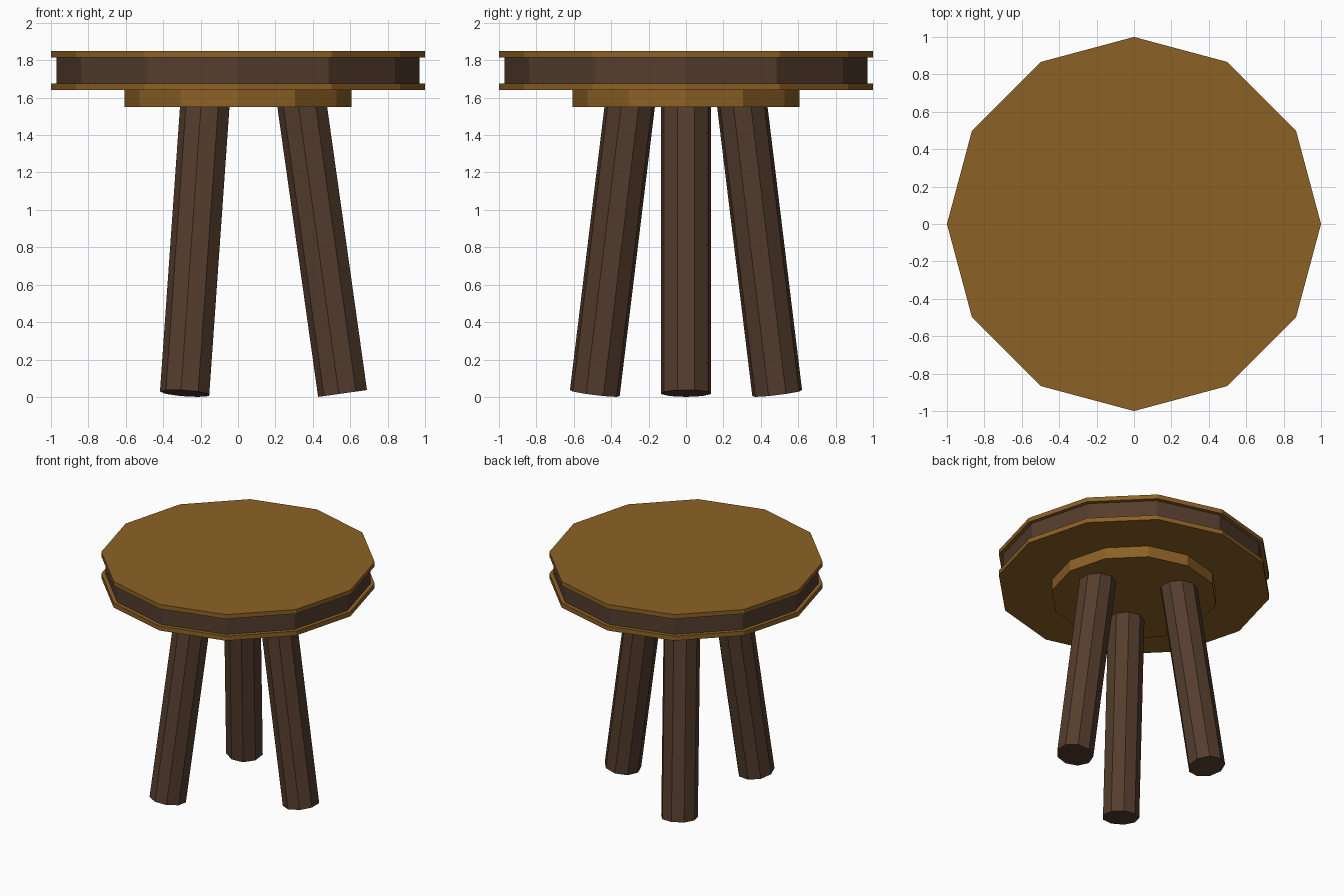
import bpy, bmesh
from math import cos, sin, pi, radians
from mathutils import Matrix

if "Cube" in bpy.data.objects:
    bpy.data.objects.remove(bpy.data.objects["Cube"])


def material(name, rgb):
    m = bpy.data.materials.new(name)
    m.diffuse_color = (*rgb, 1)
    m.use_nodes = True
    m.node_tree.nodes["Principled BSDF"].inputs["Base Color"].default_value = m.diffuse_color
    return m


honey = material("honey_wood", (0.265, 0.12, 0.018))
dark = material("dark_wood", (0.09, 0.047, 0.027))


def prism(name, sides, radius, z0, z1, mat, phase=0.0, matrix=None):
    """Flat-shaded regular prism from z0 to z1."""
    bm = bmesh.new()
    ring = [bm.verts.new((radius * cos(2 * pi * (i + phase) / sides),
                          radius * sin(2 * pi * (i + phase) / sides), z0))
            for i in range(sides)]
    base = bm.faces.new(ring)
    top = bmesh.ops.extrude_face_region(bm, geom=[base], use_keep_orig=True)
    verts = [v for v in top["geom"] if isinstance(v, bmesh.types.BMVert)]
    bmesh.ops.translate(bm, verts=verts, vec=(0, 0, z1 - z0))
    bmesh.ops.recalc_face_normals(bm, faces=bm.faces)
    if matrix:
        bm.transform(matrix)
    me = bpy.data.meshes.new(name)
    bm.to_mesh(me)
    bm.free()
    me.materials.append(mat)
    ob = bpy.data.objects.new(name, me)
    bpy.context.collection.objects.link(ob)
    return ob


# Seat: two thin boards around a dark recessed band, with a mounting disc below
prism("seat_top", 12, 1.0, 1.815, 1.85, honey)
prism("seat_band", 12, 0.97, 1.677, 1.815, dark)
prism("seat_bottom", 12, 1.0, 1.64, 1.677, honey)
prism("mounting_disc", 12, 0.607, 1.55, 1.64, honey)

# Three splayed nine-sided legs
for i in range(3):
    place = (Matrix.Rotation(radians(120 * i), 4, 'Z')
             @ Matrix.Translation((0.563, 0, 0.019))
             @ Matrix.Rotation(radians(-8), 4, 'Y'))
    prism(f"leg_{i + 1}", 9, 0.136, 0, 1.59, dark, phase=0.5, matrix=place)
